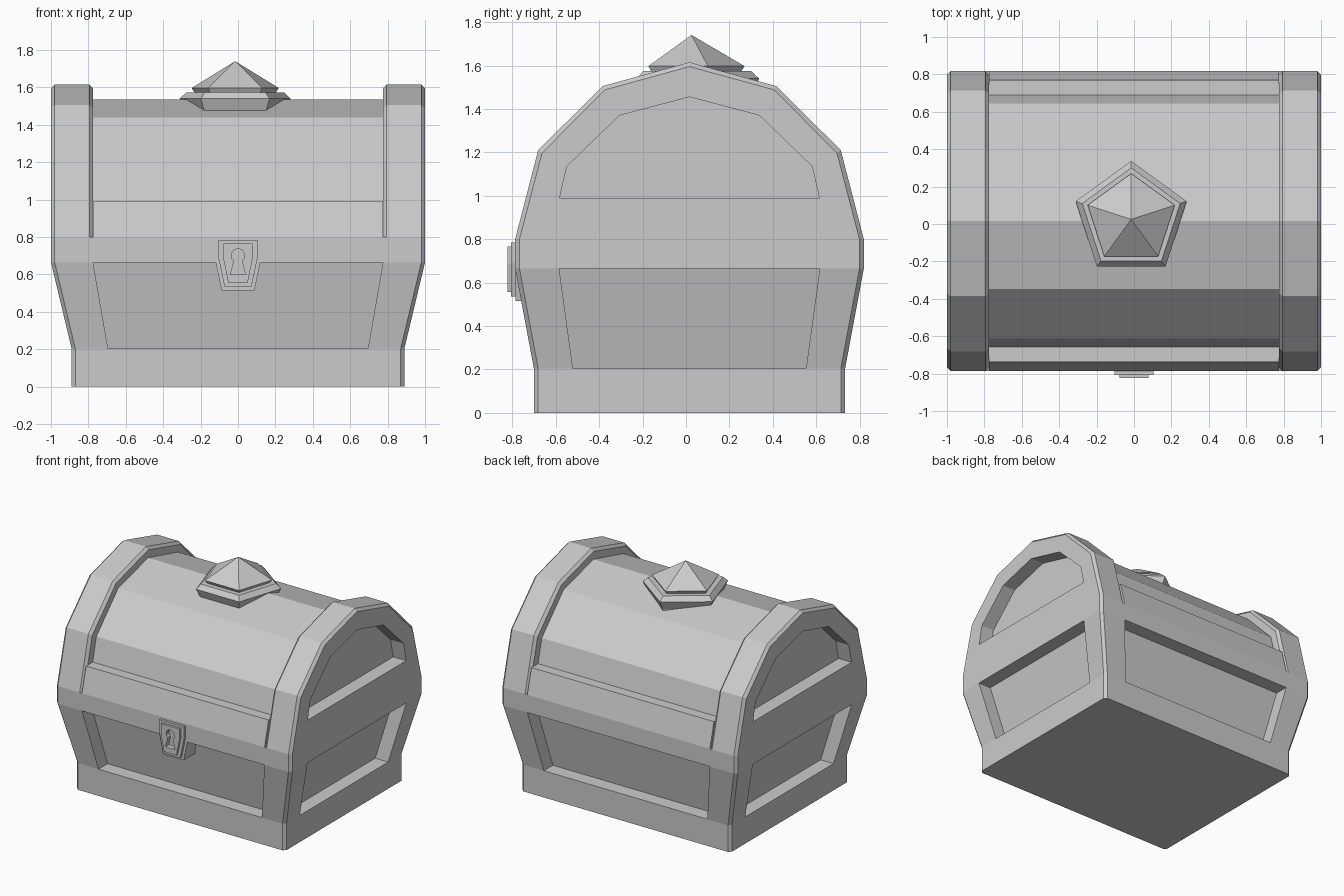
import bpy, bmesh, math

old = bpy.data.objects.get("Cube")
if old:
    bpy.data.objects.remove(old, do_unlink=True)

CY = 0.016      # depth centre of the chest body
BEVEL = 0.02
DEPTH = 0.11    # recess depth of the panels

grey = bpy.data.materials.new("light_grey")
grey.use_nodes = True
grey.diffuse_color = (0.6, 0.6, 0.6, 1)
bsdf = grey.node_tree.nodes["Principled BSDF"]
bsdf.inputs["Base Color"].default_value = (0.6, 0.6, 0.6, 1)
bsdf.inputs["Roughness"].default_value = 0.8


def loft(name, sections):
    """Closed solid through sections that share one vertex count."""
    bm = bmesh.new()
    rings = [[bm.verts.new(p) for p in s] for s in sections]
    n = len(rings[0])
    for a, b in zip(rings, rings[1:]):
        for i in range(n):
            j = (i + 1) % n
            bm.faces.new((a[i], a[j], b[j], b[i]))
    bm.faces.new(rings[0])
    bm.faces.new(rings[-1])
    bmesh.ops.remove_doubles(bm, verts=bm.verts, dist=1e-5)
    bmesh.ops.recalc_face_normals(bm, faces=bm.faces)
    mesh = bpy.data.meshes.new(name)
    bm.to_mesh(mesh)
    bm.free()
    mesh.materials.append(grey)
    obj = bpy.data.objects.new(name, mesh)
    bpy.context.collection.objects.link(obj)
    return obj


def cut(obj, cutters):
    """Subtract the cutters, then discard them."""
    bpy.context.view_layer.objects.active = obj
    for c in cutters:
        c.hide_render = True
        mod = obj.modifiers.new("recess", "BOOLEAN")
        mod.operation = "DIFFERENCE"
        mod.solver = "EXACT"
        mod.object = c
        bpy.ops.object.modifier_apply(modifier=mod.name)
        bpy.data.objects.remove(c, do_unlink=True)


def mirrored(half):
    """Complete a half outline given from the right base to the centre."""
    return half + [(-u, z) for u, z in reversed(half) if u > 0]


def along_x(profile, x):
    return [(x, y + CY, z) for y, z in profile]


# Chest base: chamfered rectangles stacked upwards
LEVELS = [(0.0, 0.89, 0.717), (0.205, 0.89, 0.717), (0.665, 1.0, 0.803), (0.8, 1.0, 0.803)]


def chamfered_ring(z, w, d):
    b = BEVEL
    pts = [(w, d - b), (w - b, d), (b - w, d), (-w, d - b),
           (-w, b - d), (b - w, -d), (w - b, -d), (w, b - d)]
    return [(x, y + CY, z) for x, y in pts]


base = loft("chest_base", [chamfered_ring(*lv) for lv in LEVELS])

# Sloped panels sunk into all four base walls
cutters = []
for s in (-1, 1):
    front = [(-0.695, 0.205, 0.717), (0.695, 0.205, 0.717),
             (0.775, 0.664, 0.803), (-0.775, 0.664, 0.803)]
    side = [(-0.537, 0.205, 0.89), (0.537, 0.205, 0.89),
            (0.6, 0.664, 1.0), (-0.6, 0.664, 1.0)]
    cutters.append(loft("wall_cutter", [
        [(u, s * (d - DEPTH) + CY, z) for u, z, d in front],
        [(u, s * 1.2 + CY, z) for u, z, d in front]]))
    cutters.append(loft("end_cutter", [
        [(s * (d - DEPTH), u + CY, z) for u, z, d in side],
        [(s * 1.2, u + CY, z) for u, z, d in side]]))
cut(base, cutters)

# End arches of the lid, bevelled on both rims, with a sunken arched panel
outer = mirrored([(0.803, 0.8), (0.697, 1.21), (0.4, 1.505), (0, 1.615)])
inner = mirrored([(0.783, 0.8), (0.679, 1.197), (0.389, 1.488), (0, 1.595)])
window = mirrored([(0.598, 0.99), (0.565, 1.135), (0.322, 1.37), (0, 1.455)])
for s, label in ((1, "left"), (-1, "right")):
    arch = loft(label + "_lid_arch", [
        along_x(inner, s * 0.775), along_x(outer, s * 0.795),
        along_x(outer, s * 0.98), along_x(inner, s * 1.0)])
    cut(arch, [loft("arch_cutter", [along_x(window, s * (1 - DEPTH)),
                                    along_x(window, s * 1.2)])])

# Lid between the arches and the raised band along its foot
lid = mirrored([(0.71, 0.8), (0.673, 0.99), (0.628, 1.17), (0.363, 1.44), (0, 1.535)])
band = mirrored([(0.803, 0.8), (0.753, 0.99)])
for name, profile in (("lid", lid), ("lid_band", band)):
    loft(name, [along_x(profile, -0.776), along_x(profile, 0.776)])


# Five-sided jewel and its mount on the ridge
def pentagon(r, z):
    return [(-0.015 + r * math.sin(i * math.tau / 5),
             0.025 + r * math.cos(i * math.tau / 5), z) for i in range(5)]


loft("jewel_mount", [pentagon(r, z) for r, z in
                     ((0.27, 1.42), (0.28, 1.475), (0.312, 1.54), (0.275, 1.574))])
loft("jewel", [pentagon(r, z) for r, z in
               ((0.225, 1.55), (0.23, 1.575), (0.245, 1.597), (0.001, 1.74))])


# Lock: backing block and two stepped plates with a keyhole
def plate(name, half, y_front, y_back):
    pts = half + [(-x, z) for x, z in reversed(half)]
    return loft(name, [[(x, y, z) for x, z in pts] for y in (y_front, y_back)])


plate("lock_backing", [(0.088, 0.515), (0.12, 0.667)], -0.785, -0.6)
lower = plate("lock_plate", [(0.072, 0.535), (0.105, 0.69), (0.105, 0.785)], -0.806, -0.7)
upper = plate("lock_face", [(0.052, 0.557), (0.078, 0.685), (0.078, 0.767)], -0.823, -0.80)
keyhole = [(0.04, 0.6), (0.022, 0.672)] + [
    (0.036 * math.cos(math.radians(a)), 0.702 + 0.036 * math.sin(math.radians(a)))
    for a in (-25, 15, 50, 80)]
for part in (lower, upper):
    cut(part, [plate("keyhole_cutter", keyhole, -0.9, -0.775)])
